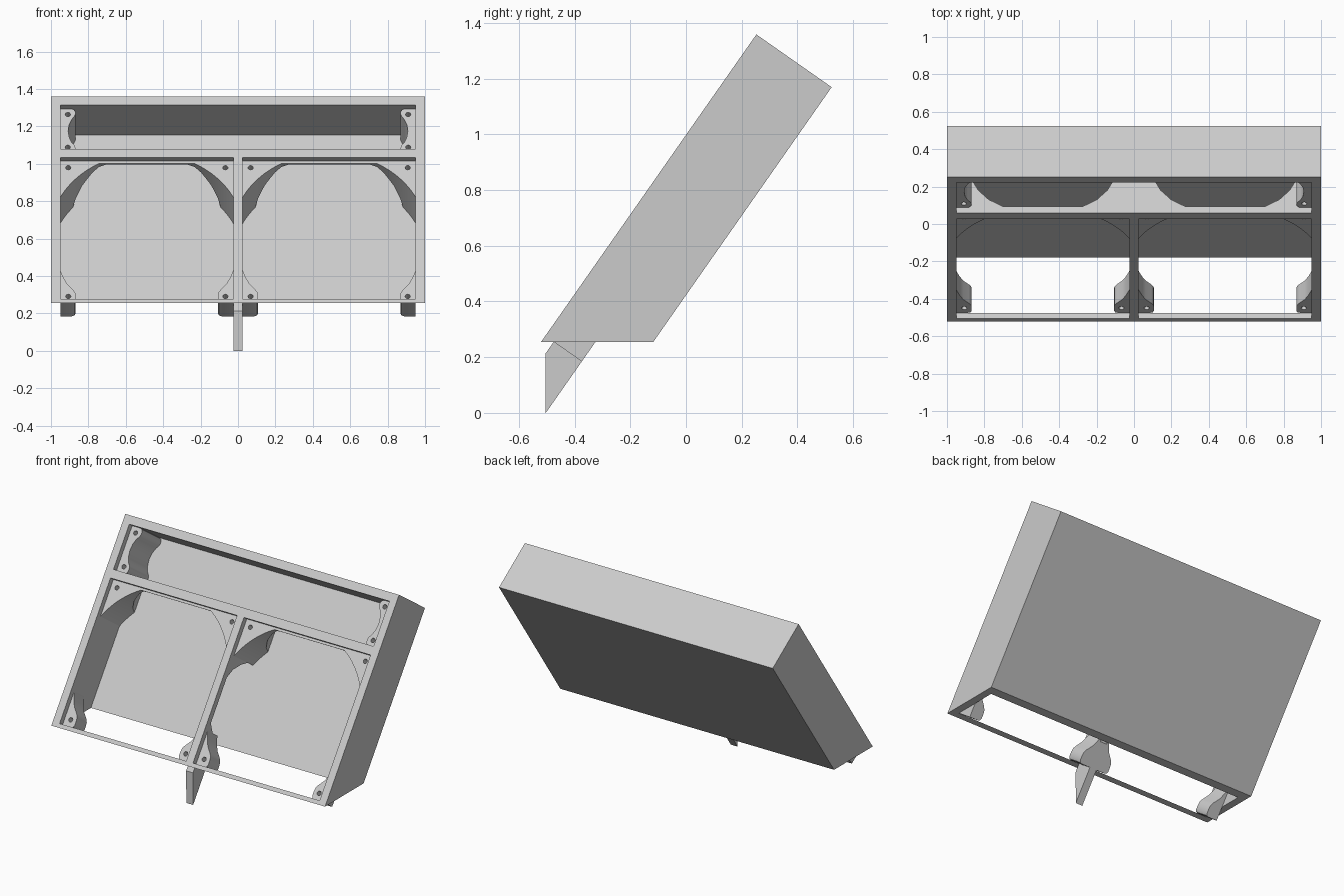
import bpy, bmesh, math
from mathutils import Matrix, Vector

cube = bpy.data.objects.get("Cube")
if cube:
    bpy.data.objects.remove(cube, do_unlink=True)

grey = bpy.data.materials.new("light grey")
grey.use_nodes = True
grey.diffuse_color = (0.6, 0.6, 0.6, 1)
grey.node_tree.nodes["Principled BSDF"].inputs["Base Color"].default_value = (0.6, 0.6, 0.6, 1)

# Tilted frame: local x, s (up the slope), t (depth behind the front face)
TILT = math.radians(55)
C, S = math.cos(TILT), math.sin(TILT)
ORIGIN = Vector((0, -0.52, 0.255))


def place(x, s, t):
    return ORIGIN + Vector((x, C * s + S * t, S * s - C * t))


WIDTH, LENGTH, DEPTH, WALL = 1.0, 1.347, 0.33, 0.05
INNER, BACK, LIP, BOSS = WIDTH - WALL, DEPTH - WALL, 0.037, 0.16
SHELF_LOW, SHELF_TOP, TOP = 0.952, 1.007, 1.294
RAIL = 0.026
BAR = 0.025
FAN_X, FAN_S = (INNER + BAR) / 2, 0.49
HALF = (INNER - BAR) / 2
RADIUS = 0.515


def add_prism(bm, pts, axis, lo, hi):
    """Extrude a profile along x, s or t, the profile using the other two axes in order."""
    def point(a, b, c):
        return place(*{"x": (c, a, b), "s": (a, c, b), "t": (a, b, c)}[axis])
    low = [bm.verts.new(point(a, b, lo)) for a, b in pts]
    high = [bm.verts.new(point(a, b, hi)) for a, b in pts]
    bm.faces.new(low)
    bm.faces.new(high)
    n = len(pts)
    for i in range(n):
        j = (i + 1) % n
        bm.faces.new((low[i], low[j], high[j], high[i]))


def build(name, prisms):
    bm = bmesh.new()
    for p in prisms:
        add_prism(bm, *p)
    bmesh.ops.recalc_face_normals(bm, faces=bm.faces)
    mesh = bpy.data.meshes.new(name)
    bm.to_mesh(mesh)
    bm.free()
    mesh.materials.append(grey)
    obj = bpy.data.objects.new(name, mesh)
    bpy.context.collection.objects.link(obj)
    return obj


def cut(obj, prisms):
    cutter = build("cutter", prisms)
    cutter.hide_render = True
    mod = obj.modifiers.new("cut", "BOOLEAN")
    mod.operation = "DIFFERENCE"
    mod.solver = "EXACT"
    mod.object = cutter
    bpy.context.view_layer.objects.active = obj
    bpy.ops.object.modifier_apply(modifier=mod.name)
    bpy.data.objects.remove(cutter, do_unlink=True)


def rect(a0, b0, a1, b1):
    return [(a0, b0), (a1, b0), (a1, b1), (a0, b1)]


def arc(cx, cy, r, start, end, n):
    return [(cx + r * math.cos(start + (end - start) * i / n),
             cy + r * math.sin(start + (end - start) * i / n)) for i in range(n + 1)]


def hole(x, s):
    return (arc(x, s, 0.014, 0, math.tau * 11 / 12, 11), "t", 0, 0.1)


# Sloped case with a level underside
drop = C / S
side = [(0, 0), (LENGTH, 0), (LENGTH, DEPTH), (drop * DEPTH, DEPTH)]
for name, sign in (("left_wall", 1), ("right_wall", -1)):
    build(name, [(side, "x", sign * INNER, sign * WIDTH)])
build("top_wall", [(rect(TOP, 0, LENGTH, DEPTH), "x", -INNER, INNER)])
build("back_wall", [([(drop * BACK, BACK), (drop * DEPTH, DEPTH), (TOP, DEPTH), (TOP, BACK)],
                     "x", -INNER, INNER)])
build("bottom_rail", [([(0, 0), (RAIL, 0), (RAIL, RAIL / drop)], "x", -INNER, INNER)])

# Shelf between the compartments, scooped out behind its lip above each bay
build("shelf_lip", [(rect(SHELF_LOW, 0, SHELF_TOP, LIP), "x", -INNER, INNER)])
half_scoop = [(0.215, 0.045), (0.29, 0.09), (0.345, 0.15), (0.38, 0.22), (0.4, 0.3)]
scoop = half_scoop + [(-a, t) for a, t in reversed(half_scoop)]
scoops = [([(sx * FAN_X + a, t) for a, t in scoop], "s", 0.6, 1.1) for sx in (-1, 1)]
shelf = build("shelf", [(rect(-INNER, LIP, INNER, BACK), "s", 0.937, SHELF_TOP)])
cut(shelf, scoops)

# Centre divider running down into the foot
divider = [(SHELF_LOW, 0), (RAIL, 0), (RAIL, LIP), (-0.027, LIP), (-0.2, BOSS),
           (0.19, BOSS), (0.24, 0.1), (0.29, 0.042), (0.58, 0.042), (0.64, 0.08),
           (0.69, 0.15), (0.72, 0.22), (0.736, BACK), (SHELF_LOW, BACK)]
build("divider_and_foot", [(divider, "x", -BAR, BAR)])

# Corner mounts of the two large bays
edge = math.acos(HALF / RADIUS)
low_boss = [(HALF, -0.25), (0.445, -0.3), (0.425, -0.34), (0.395, -0.375), (0.383, -0.395),
            (0.38, -0.42), (0.38, -0.445), (0.387, -0.459), (0.4, RAIL - FAN_S),
            (HALF, RAIL - FAN_S)]
for bay, bx in (("left", FAN_X), ("right", -FAN_X)):
    for part, m in (("outer", math.copysign(1, bx)), ("inner", -math.copysign(1, bx))):
        web = arc(0, 0, RADIUS, edge, math.pi / 2 - edge, 16) + [(HALF, HALF)]
        top = build(f"{bay}_bay_{part}_upper_mount",
                    [([(bx + m * a, FAN_S + b) for a, b in web], "t", LIP, BACK)])
        cut(top, scoops)
        cut(top, [hole(bx + m * 0.42, FAN_S + 0.42)])
        low = build(f"{bay}_bay_{part}_lower_mount",
                    [([(bx + m * a, FAN_S + b) for a, b in low_boss], "t", LIP, BOSS)])
        cut(low, [hole(bx + m * 0.42, FAN_S - 0.42)])

# Twin-boss mounts at the ends of the upper compartment
mid = (SHELF_TOP + TOP) / 2
half_boss = [(0.908, 0.0), (0.903, 0.04), (0.889, 0.075), (0.875, 0.093), (0.87, 0.108),
             (0.87, 0.125), (0.877, 0.138), (0.89, TOP - mid), (INNER, TOP - mid)]
profile = [(x, mid - b) for x, b in reversed(half_boss)] + [(x, mid + b) for x, b in half_boss[1:]]
for name, m in (("left_upper_mount", 1), ("right_upper_mount", -1)):
    mount = build(name, [([(m * x, s) for x, s in profile], "t", LIP, BACK)])
    cut(mount, [hole(m * 0.91, mid + d) for d in (-0.107, 0.107)])

# Smooth the curved surfaces only
bpy.ops.object.select_all(action="DESELECT")
for obj in bpy.context.collection.objects:
    if obj.type == "MESH" and "mount" in obj.name:
        obj.select_set(True)
        bpy.context.view_layer.objects.active = obj
bpy.ops.object.shade_smooth_by_angle(angle=math.radians(35))
